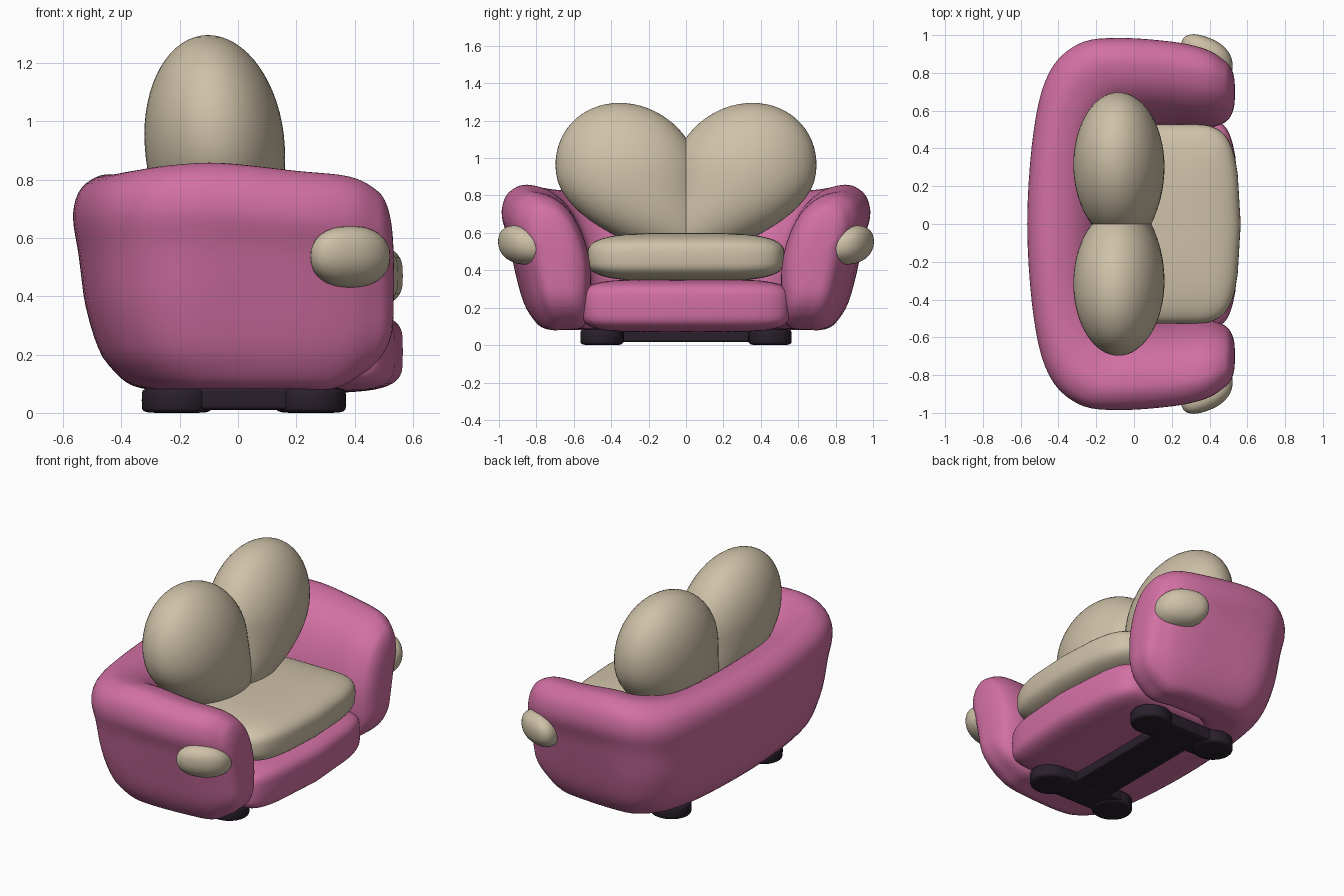
import bpy, bmesh
from math import sin, cos, pi, copysign
from mathutils import Vector

cube = bpy.data.objects.get("Cube")
if cube:
    bpy.data.objects.remove(cube, do_unlink=True)


def material(name, rgb):
    m = bpy.data.materials.new(name)
    m.use_nodes = True
    m.diffuse_color = (*rgb, 1)
    m.node_tree.nodes["Principled BSDF"].inputs["Base Color"].default_value = (*rgb, 1)
    return m


PINK = material("pink fabric", (0.65, 0.163, 0.37))
TAN = material("tan fabric", (0.62, 0.535, 0.39))
DARK = material("dark base", (0.022, 0.014, 0.024))


def finish(name, bm, mat):
    """Clean the mesh, link it as an object and smooth it."""
    bmesh.ops.remove_doubles(bm, verts=bm.verts, dist=0.0005)
    bmesh.ops.recalc_face_normals(bm, faces=bm.faces)
    mesh = bpy.data.meshes.new(name)
    bm.to_mesh(mesh)
    bm.free()
    mesh.materials.append(mat)
    ob = bpy.data.objects.new(name, mesh)
    bpy.context.collection.objects.link(ob)
    bpy.ops.object.select_all(action="DESELECT")
    ob.select_set(True)
    bpy.context.view_layer.objects.active = ob
    bpy.ops.object.shade_smooth_by_angle(angle=0.8)
    return ob


def spline(points, steps, closed=False):
    """Smooth curve through every point."""
    pts = [Vector(p) for p in points]
    n = len(pts)
    out = []
    for i in range(n if closed else n - 1):
        pick = (lambda k: pts[k % n]) if closed else (lambda k: pts[min(max(k, 0), n - 1)])
        a, b, c, d = (pick(i + k) for k in (-1, 0, 1, 2))
        for s in range(steps):
            t = s / steps
            out.append(0.5 * (2 * b + (c - a) * t + (2 * a - 5 * b + 4 * c - d) * t * t
                              + (3 * b - a - 3 * c + d) * t ** 3))
    return out if closed else out + [pts[-1]]


def grid(rows):
    """Skin a list of closed rings of points."""
    bm = bmesh.new()
    rings = [[bm.verts.new(p) for p in row] for row in rows]
    for r, q in zip(rings, rings[1:]):
        for j in range(len(r)):
            k = (j + 1) % len(r)
            bm.faces.new((r[j], r[k], q[k], q[j]))
    return bm


def clamp(v):
    return min(max(v, 0), 1)


def power(v, e):
    return copysign(abs(v) ** e, v)


def puff(name, mat, centre, size, e_up=1, e_round=1, bend=None, segs=64, rings=32):
    """Rounded solid: low exponents give a boxier cushion."""
    rows = []
    for i in range(rings + 1):
        u = pi * (i / rings - 0.5)
        row = []
        for j in range(segs):
            v = 2 * pi * j / segs
            w = power(max(cos(u), 0), e_up)
            p = Vector((size[0] * w * power(cos(v), e_round),
                        size[1] * w * power(sin(v), e_round),
                        size[2] * power(sin(u), e_up)))
            p = bend(p) if bend else p
            row.append(p + Vector(centre))
        rows.append(row)
    return finish(name, grid(rows), mat)


# Wraparound back and arms: a rolled section swept between outer and inner plans
section = spline([(0, .69), (.04, .79), (.17, .845), (.33, .855), (.56, .82), (.77, .73),
                  (.92, .59), (1, .42), (.98, .2), (.9, .1), (.65, .085), (.52, .085),
                  (.4, .12), (.27, .23), (.16, .42), (.08, .57)], 4, closed=True)
# outer x, outer y, inner x, inner y, section scale, height factor
half = [(.535, .86, .535, .53, 0, .94), (.53, .87, .53, .53, .45, .94),
        (.51, .88, .51, .52, .73, .94), (.47, .895, .47, .51, .88, .94),
        (.38, .925, .38, .51, 1, .94), (.2, .965, .2, .52, 1, .965),
        (-.1, .985, .05, .52, 1, 1), (-.3, .95, -.04, .5, 1, .99),
        (-.45, .8, -.1, .4, 1, .965), (-.53, .5, -.12, .25, 1, .95)]
mirrored = [(a, -b, c, -d, s, h) for a, b, c, d, s, h in reversed(half)]
plan = spline(half + [(-.565, 0, -.12, 0, 1, .95)] + mirrored, 5)
rows = []
for ox, oy, ix, iy, s, h in plan:
    outer, inner = Vector((ox, oy)), Vector((ix, iy))
    fuller = 0.5 * clamp(-ox / 0.5)
    row = []
    for f, z in section:
        # The back stays fuller below the roll than the arms do
        if f < 0.5 and z < 0.69:
            f *= 1 - fuller * clamp((0.5 - f) / 0.2) * clamp(z / 0.4)
        p = outer.lerp(inner, 0.5 + (f - 0.5) * s)
        z = 0.45 + (0.085 + (z - 0.085) * h - 0.45) * s
        # The lower front of each arm is rounded under
        p.x -= 2 * max(0.3 - z, 0) ** 2 * clamp((ox - 0.2) / 0.3)
        row.append((p.x, p.y, z))
    rows.append(row)
finish("back_and_arms", grid(rows), PINK)


def bow_front(p):
    """Curve the front edge back toward the arms."""
    if p.x > 0:
        p.x -= 0.22 * p.y * p.y * min(p.x / 0.3, 1)
    return p


# Seat base and cushion
puff("seat_base", PINK, (.13, 0, .21), (.435, .56, .142), .45, .2, bow_front)
puff("seat_cushion", TAN, (.18, 0, .47), (.385, .528, .13), .6, .3, bow_front)


# Two back pillows meeting in a heart outline
def pillow_bend(side):
    def bend(p):
        lower = min(p.z, 0)
        y = 0.31 + p.y + 0.1 * p.z - 1.4 * lower * lower
        z = p.z * (0.83 if p.z > 0 else 1)
        return Vector((p.x - 0.06 * z, side * y, z))
    return bend


for side, label in ((1, "left"), (-1, "right")):
    puff(label + "_back_pillow", TAN, (-.08, 0, .92), (.24, .385, .452),
         bend=pillow_bend(side))

    # Knob on the outside of each arm
    def tilt(p, side=side):
        p.z += 0.2 * side * p.y
        p.y -= 0.35 * side * p.x
        return p
    puff(label + "_arm_knob", TAN, (.385, side * .885, .535), (.137, .105, .102),
         .9, .85, tilt, 40, 20)

# Dark underframe: a long bar, end rails and round feet
puff("frame_bar", DARK, (.02, 0, .052), (.13, .45, .036), .2, .2)
for side, label in ((1, "left"), (-1, "right")):
    puff(label + "_end_rail", DARK, (.02, side * .43, .05), (.25, .1, .04), .25, .3)
    for x, place in ((-.21, "back"), (.25, "front")):
        puff(f"{label}_{place}_foot", DARK, (x, side * .45, .043), (.12, .115, .043),
             .3, 1, None, 40, 16)
